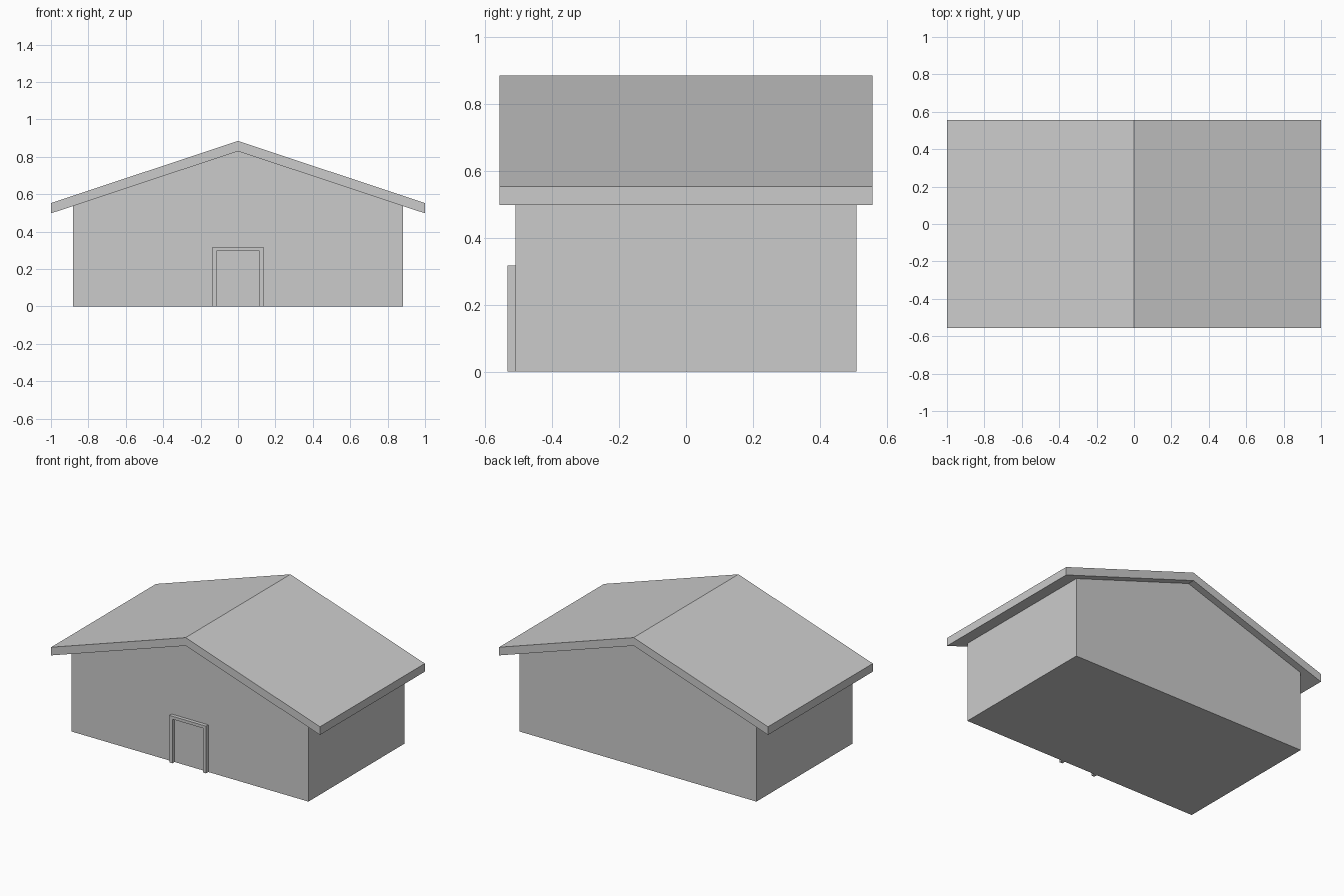
import bpy
import bmesh

cube = bpy.data.objects.get("Cube")
if cube:
    bpy.data.objects.remove(cube, do_unlink=True)

GREY = (0.6, 0.6, 0.6, 1.0)
plaster = bpy.data.materials.new("plain grey")
plaster.use_nodes = True
plaster.diffuse_color = GREY
plaster.node_tree.nodes["Principled BSDF"].inputs["Base Color"].default_value = GREY


def extrude_profile(name, half_profile, y_front, y_back):
    """Mirror a right-hand (x, z) outline across x = 0 and extrude it along y."""
    mirrored = [(-x, z) for x, z in reversed(half_profile) if x > 0]
    outline = half_profile + mirrored
    bm = bmesh.new()
    face = bm.faces.new([bm.verts.new((x, y_front, z)) for x, z in outline])
    result = bmesh.ops.extrude_face_region(bm, geom=[face])
    moved = [v for v in result["geom"] if isinstance(v, bmesh.types.BMVert)]
    bmesh.ops.translate(bm, verts=moved, vec=(0, y_back - y_front, 0))
    bmesh.ops.recalc_face_normals(bm, faces=bm.faces)
    mesh = bpy.data.meshes.new(name)
    bm.to_mesh(mesh)
    bm.free()
    mesh.materials.append(plaster)
    obj = bpy.data.objects.new(name, mesh)
    bpy.context.collection.objects.link(obj)
    return obj


# Roof and wall measurements
ridge, eave, thickness = 0.885, 0.553, 0.055
wall_x, wall_y, roof_y = 0.881, 0.51, 0.557
soffit_ridge = ridge - thickness
wall_top = soffit_ridge - (ridge - eave) * wall_x

# Gabled house body
extrude_profile("walls", [(wall_x, 0), (wall_x, wall_top), (0, soffit_ridge)],
                -wall_y, wall_y)

# Overhanging roof slab, bent at the ridge
extrude_profile("roof", [(0, soffit_ridge), (1, eave - thickness), (1, eave), (0, ridge)],
                -roof_y, roof_y)

# Raised door surround on the front wall
outer, inner, top, lintel = 0.136, 0.115, 0.317, 0.297
extrude_profile("door_frame", [(inner, lintel), (inner, 0), (outer, 0), (outer, top)],
                -wall_y - 0.024, -wall_y)
